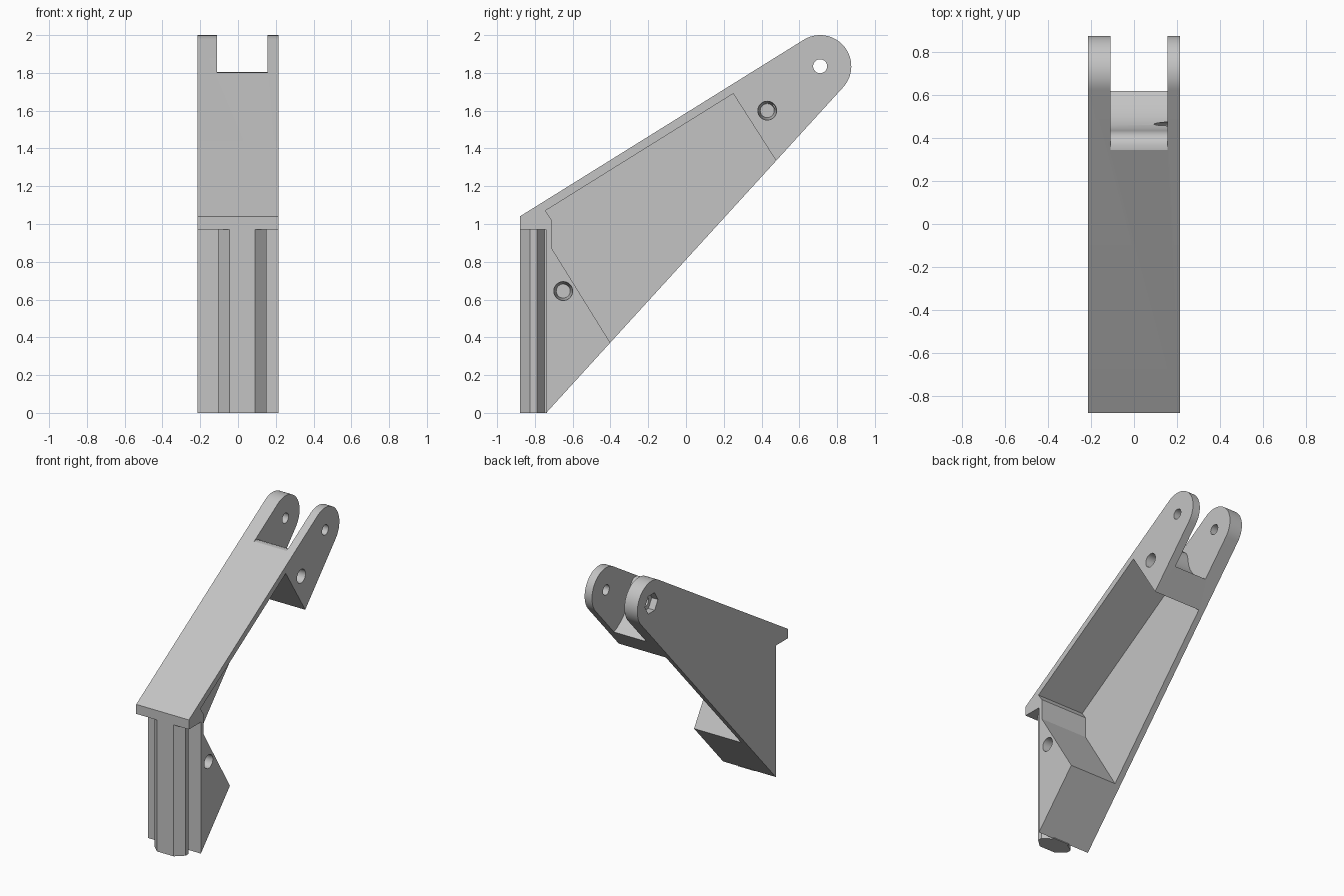
import bpy, bmesh, math
from mathutils import Vector

cube = bpy.data.objects.get("Cube")
if cube:
    bpy.data.objects.remove(cube, do_unlink=True)

grey = bpy.data.materials.new("plain grey")
grey.use_nodes = True
grey.diffuse_color = (0.55, 0.55, 0.55, 1)
grey.node_tree.nodes["Principled BSDF"].inputs["Base Color"].default_value = (0.55, 0.55, 0.55, 1)

HALF = 0.215
HINGE = (0.71, 1.835)


def extrude(name, points, offset):
    """Closed prism from a flat 3D outline swept along an offset."""
    bm = bmesh.new()
    face = bm.faces.new([bm.verts.new(p) for p in points])
    swept = bmesh.ops.extrude_face_region(bm, geom=[face])["geom"]
    bmesh.ops.translate(bm, vec=Vector(offset),
                        verts=[v for v in swept if isinstance(v, bmesh.types.BMVert)])
    bmesh.ops.recalc_face_normals(bm, faces=bm.faces)
    return link(name, bm)


def side_prism(name, profile, x0, x1):
    return extrude(name, [(x0, y, z) for y, z in profile], (x1 - x0, 0, 0))


def side_rod(name, centre, r0, r1, x0, x1, sides=40):
    """Rod along x, with radius r0 at x0 and r1 at x1."""
    bm = bmesh.new()
    rings = [[bm.verts.new((x, centre[0] + r * math.cos(math.tau * i / sides),
                            centre[1] + r * math.sin(math.tau * i / sides)))
              for i in range(sides)] for x, r in ((x0, r0), (x1, r1))]
    for ring in rings:
        bm.faces.new(ring)
    for i in range(sides):
        j = (i + 1) % sides
        bm.faces.new((rings[0][i], rings[0][j], rings[1][j], rings[1][i]))
    bmesh.ops.recalc_face_normals(bm, faces=bm.faces)
    return link(name, bm)


def link(name, bm):
    mesh = bpy.data.meshes.new(name)
    bm.to_mesh(mesh)
    bm.free()
    mesh.materials.append(grey)
    obj = bpy.data.objects.new(name, mesh)
    bpy.context.collection.objects.link(obj)
    return obj


def activate(obj):
    bpy.ops.object.select_all(action='DESELECT')
    obj.select_set(True)
    bpy.context.view_layer.objects.active = obj


def cut(target, cutter):
    cutter.hide_render = True
    activate(target)
    mod = target.modifiers.new("cut", 'BOOLEAN')
    mod.operation = 'DIFFERENCE'
    mod.solver = 'EXACT'
    mod.object = cutter
    bpy.ops.object.modifier_apply(modifier=mod.name)
    bpy.data.objects.remove(cutter, do_unlink=True)


# Bracket body: sloping arm with a rounded tip and a front lip
tip = []
for i in range(33):
    a = math.radians(-42.4 + (121.8 + 42.4) * i / 32)
    tip.append((HINGE[0] + 0.165 * math.cos(a), HINGE[1] + 0.165 * math.sin(a)))
body = side_prism("bracket_body",
                  [(-0.74, 0)] + tip + [(-0.88, 1.04), (-0.88, 0.97), (-0.74, 0.97)],
                  -HALF, HALF)

# Hollow pocket, open at the left side and underneath
pocket = [(0.25, 1.69), (0.56, 1.205), (-0.338, 0.27), (-0.71, 0.87),
          (-0.71, 1.02), (-0.745, 1.07)]
cut(body, side_prism("pocket_cutter", pocket, -0.17, 0.3))

# Fork slot with a rounded upper edge and a hollow floor
floor = [(0.345, 1.802), (0.37, 1.805), (0.395, 1.797), (0.415, 1.78), (0.428, 1.757),
         (0.434, 1.73), (0.437, 1.70), (0.445, 1.665), (0.46, 1.63), (0.482, 1.595),
         (0.51, 1.563), (0.545, 1.533), (0.58, 1.51), (0.62, 1.489)]
slot = floor + [(0.66, 1.44), (1.1, 1.44), (1.1, 2.2), (0.3, 2.2)]
cut(body, side_prism("slot_cutter", slot, -0.11, 0.155))

# Hinge pin hole, hexagonal nut recess and two tapered screw holes
cut(body, side_rod("pin_cutter", HINGE, 0.037, 0.037, -0.3, 0.3))
cut(body, side_rod("nut_cutter", HINGE, 0.075, 0.075, -0.3, -0.165, 6))
for centre in ((0.43, 1.6), (-0.65, 0.645)):
    cut(body, side_rod("screw_cutter", centre, 0.037, 0.05, 0.03, HALF + 0.001))

# Rail on the front: undercut bar that slides into a slot
half_rail = [(0.068, -0.735), (0.068, -0.75), (0.128, -0.79), (0.128, -0.825), (0.068, -0.88)]
outline = half_rail + [(-x, y) for x, y in reversed(half_rail)]
rail = extrude("front_rail", [(x + 0.0225, y, 0) for x, y in outline], (0, 0, 0.97))

for part in (body, rail):
    activate(part)
    bpy.ops.object.shade_smooth_by_angle(angle=math.radians(25))
